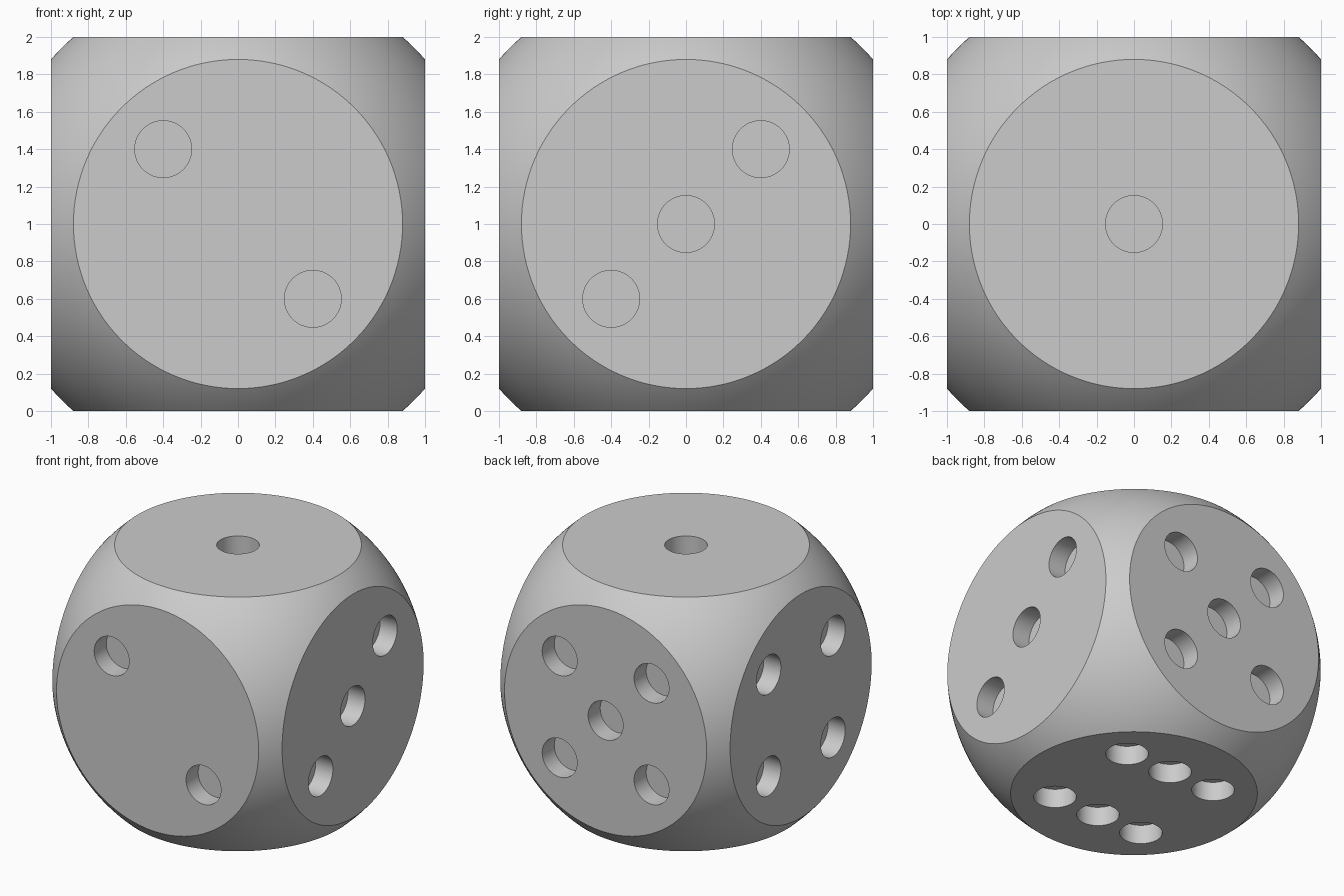
import bpy, bmesh, math
from mathutils import Matrix, Vector

cube = bpy.data.objects.get("Cube")
if cube:
    bpy.data.objects.remove(cube, do_unlink=True)

HALF = 1.0            # half the width of the body
FACE_R = 0.88         # radius of each flat round face
PIP_R, PIP_DEPTH, STEP = 0.152, 0.15, 0.4
CENTRE = Vector((0, 0, HALF))

grey = bpy.data.materials.new("light grey")
grey.use_nodes = True
grey.diffuse_color = (0.6, 0.6, 0.6, 1)
grey.node_tree.nodes["Principled BSDF"].inputs["Base Color"].default_value = grey.diffuse_color


def make_object(name, bm):
    mesh = bpy.data.meshes.new(name)
    bm.to_mesh(mesh)
    bm.free()
    mesh.materials.append(grey)
    obj = bpy.data.objects.new(name, mesh)
    bpy.context.collection.objects.link(obj)
    return obj


def cut(obj, cutter, operation):
    mod = obj.modifiers.new(operation.title(), "BOOLEAN")
    mod.object, mod.operation, mod.solver = cutter, operation, "EXACT"
    bpy.ops.object.select_all(action="DESELECT")
    bpy.context.view_layer.objects.active = obj
    obj.select_set(True)
    bpy.ops.object.modifier_apply(modifier=mod.name)
    bpy.data.objects.remove(cutter, do_unlink=True)


# Body: a ball trimmed by a cube, leaving six round flats
bm = bmesh.new()
bmesh.ops.create_uvsphere(bm, u_segments=192, v_segments=96,
                          radius=math.hypot(HALF, FACE_R),
                          matrix=Matrix.Translation(CENTRE))
body = make_object("die_body", bm)

bm = bmesh.new()
bmesh.ops.create_cube(bm, size=2 * HALF, matrix=Matrix.Translation(CENTRE))
cut(body, make_object("trimming_block", bm), "INTERSECT")

# Pip layouts, as grid steps along the two axes of each face
corners = [(a, b) for a in (-1, 1) for b in (-1, 1)]
X, Y, Z = Vector((1, 0, 0)), Vector((0, 1, 0)), Vector((0, 0, 1))
faces = [
    (Z, X, Y, [(0, 0)]),                                        # one, top
    (-Y, X, Z, [(-1, 1), (1, -1)]),                             # two, front
    (X, Y, Z, [(-1, -1), (0, 0), (1, 1)]),                      # three, right view
    (-X, Y, Z, corners),                                        # four
    (Y, X, Z, corners + [(0, 0)]),                              # five, back
    (-Z, X, Y, corners + [(0, -1), (0, 1)]),                    # six, underside
]

# Pips: flat-bottomed round holes sunk into the faces
bm = bmesh.new()
for normal, across, up, pips in faces:
    turn = normal.to_track_quat("Z", "Y").to_matrix().to_4x4()
    for a, b in pips:
        spot = CENTRE + normal * HALF + (across * a + up * b) * STEP
        bmesh.ops.create_cone(bm, cap_ends=True, segments=64,
                              radius1=PIP_R, radius2=PIP_R, depth=2 * PIP_DEPTH,
                              matrix=Matrix.Translation(spot) @ turn)
cut(body, make_object("pip_cutters", bm), "DIFFERENCE")

# Smooth shading with crisp rims
bpy.ops.object.select_all(action="DESELECT")
body.select_set(True)
bpy.context.view_layer.objects.active = body
bpy.ops.object.shade_smooth_by_angle(angle=math.radians(30))
